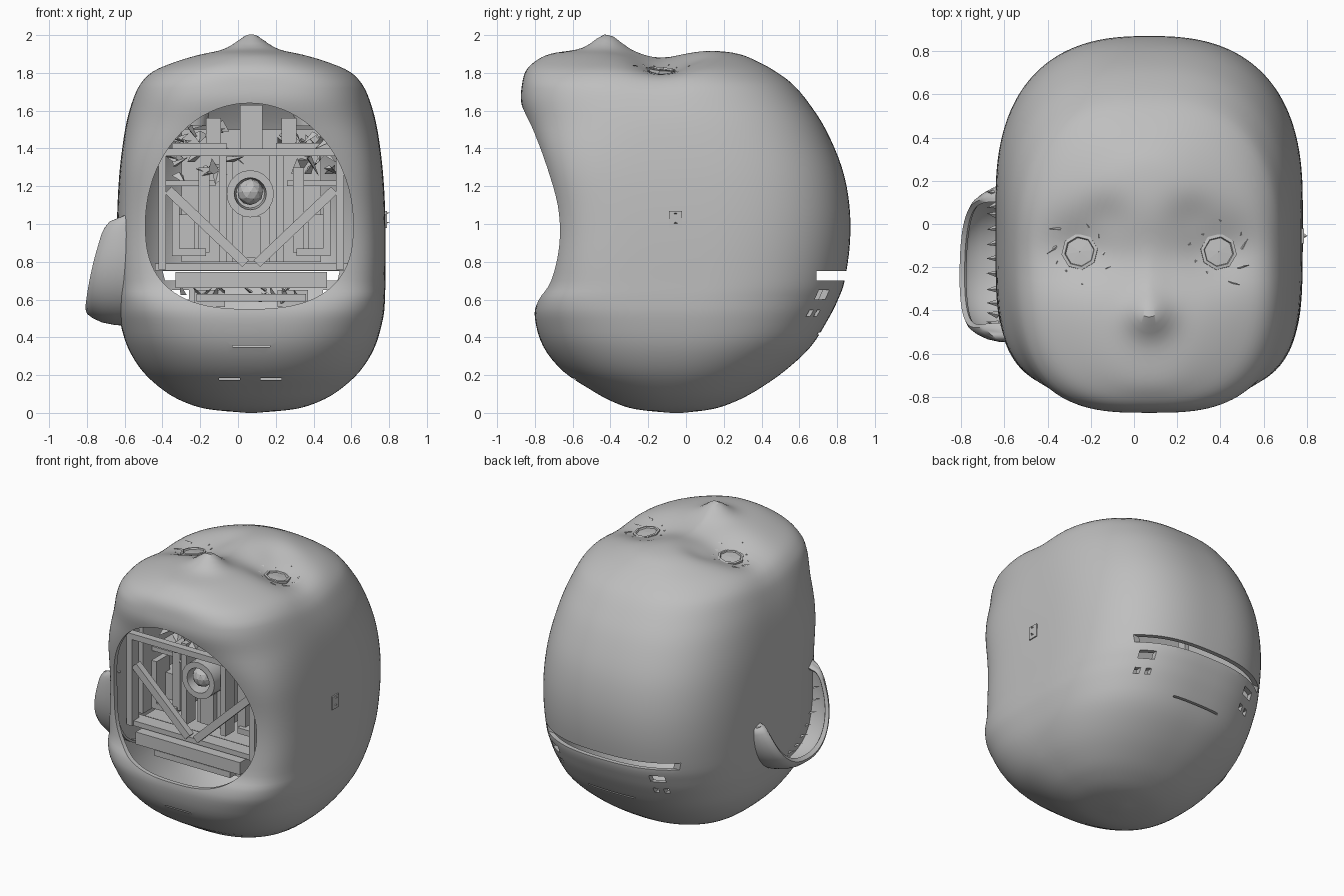
import bpy, bmesh, math, random
from mathutils import Vector, Matrix
from mathutils.bvhtree import BVHTree

random.seed(4)
CX = 0.07  # symmetry plane of the head

cube = bpy.data.objects.get("Cube")
if cube:
    bpy.data.objects.remove(cube, do_unlink=True)

grey = bpy.data.materials.new("plain_grey")
grey.use_nodes = True
COLOUR = (0.52, 0.52, 0.52, 1)
grey.diffuse_color = COLOUR
grey.node_tree.nodes["Principled BSDF"].inputs["Base Color"].default_value = COLOUR


def make(name, bm, smooth=None):
    bmesh.ops.recalc_face_normals(bm, faces=bm.faces)
    mesh = bpy.data.meshes.new(name)
    bm.to_mesh(mesh)
    bm.free()
    mesh.materials.append(grey)
    ob = bpy.data.objects.new(name, mesh)
    bpy.context.collection.objects.link(ob)
    if smooth:
        shade(ob, smooth)
    return ob


def activate(ob):
    bpy.ops.object.select_all(action='DESELECT')
    ob.select_set(True)
    bpy.context.view_layer.objects.active = ob


def shade(ob, degrees):
    activate(ob)
    bpy.ops.object.shade_smooth_by_angle(angle=math.radians(degrees))


def add_box(bm, x0, x1, y0, y1, z0, z1):
    size = Matrix.Diagonal((x1 - x0, y1 - y0, z1 - z0, 1))
    mid = Vector((x0 + x1, y0 + y1, z0 + z1)) / 2
    bmesh.ops.create_cube(bm, size=1, matrix=Matrix.Translation(mid) @ size)


def box(name, *dims):
    bm = bmesh.new()
    add_box(bm, *dims)
    return make(name, bm)


def box_pair(name, a, b, *rest):
    """Two boxes, a to b away from the symmetry plane."""
    box("left_" + name, CX + a, CX + b, *rest)
    box("right_" + name, CX - b, CX - a, *rest)


def spow(v, n):
    return math.copysign(abs(v) ** (2 / n), v)


def bump(x, y, px, py, sx, sy):
    return math.exp(-((x - px) / sx) ** 2 - ((y - py) / sy) ** 2)


def loft(bm, rings, closed=True):
    rows = [[bm.verts.new(p) for p in ring] for ring in rings]
    for a, b in zip(rows, rows[1:]):
        count = len(a)
        for i in range(count if closed else count - 1):
            j = (i + 1) % count
            bm.faces.new((a[i], a[j], b[j], b[i]))
    return rows


# Head shell: height, half width, front y, back y
SLICES = [(0, .02, -.08, -.02), (.02, .23, -.27, .14), (.06, .36, -.39, .26),
          (.12, .465, -.5, .375), (.22, .575, -.65, .52), (.35, .655, -.755, .66),
          (.5, .698, -.8, .755), (.6, .708, -.785, .805), (.7, .71, -.735, .84),
          (.9, .712, -.71, .868), (1.1, .708, -.72, .865), (1.3, .695, -.765, .825),
          (1.5, .668, -.83, .74), (1.64, .635, -.872, .65), (1.74, .595, -.868, .565),
          (1.81, .53, -.848, .47), (1.86, .42, -.8, .38), (1.9, .29, -.72, .28),
          (1.92, .18, -.58, .14), (1.928, .09, -.43, -.03), (1.932, .01, -.26, -.22)]


def smooth_slices(points, steps):
    pts = [Vector(p) for p in points]
    for i in range(len(pts) - 1):
        p0, p1, p2, p3 = (pts[min(max(k, 0), len(pts) - 1)] for k in range(i - 1, i + 3))
        for s in range(steps):
            t = s / steps
            yield (p1 * 2 + (p2 - p0) * t + (p0 * 2 - p1 * 5 + p2 * 4 - p3) * t ** 2
                   + (p1 * 3 - p0 - p2 * 3 + p3) * t ** 3) / 2
    yield pts[-1]


def head_ring(z, half, front, back, count=128):
    squareness = min(1, z / 0.4, max(0, (1.94 - z) / 0.2))
    neck = 2.1 * math.exp(-((z - 1.0) / 0.46) ** 4)
    for i in range(count):
        a = math.tau * i / count
        n = 2.1 + squareness * (0.45 if math.sin(a) > 0 else 0.9 + neck)
        x = CX + half * spow(math.cos(a), n)
        y = (front + back) / 2 + (back - front) / 2 * spow(math.sin(a), n)
        dz = 0
        if z > 1.5:  # nose, bridge dip and eye sockets
            dz = 0.078 * bump(x, y, CX, -.42, .1, .09) + 0.012 * bump(x, y, CX, -.28, .08, .12)
            dz -= 0.05 * bump(x, y, CX, -.16, .6, .17)
            for side in (-1, 1):
                dz -= 0.055 * bump(x, y, CX + side * .31, -.11, .17, .15)
                dz -= 0.025 * bump(x, y, CX + side * .2, .04, .12, .1)
            dz *= min(1, (z - 1.5) / 0.25)
        yield (x, y, z + dz)


bm = bmesh.new()
rows = loft(bm, [list(head_ring(*s)) for s in smooth_slices(SLICES, 4)])
bm.faces.new(rows[0])
bm.faces.new(rows[-1])
bmesh.ops.recalc_face_normals(bm, faces=bm.faces)
surface = BVHTree.FromBMesh(bm)
head = make("head_shell", bm)

# Cutters: neck opening, rear slot and small holes
bm = bmesh.new()
opening = []
for y in (-1.2, -.3):
    ring = []
    for i in range(80):
        a = math.tau * i / 80
        n, tall = (2.0, .64) if math.sin(a) > 0 else (2.6, .45)
        ring.append((.06 + .55 * spow(math.cos(a), n), y, 1 + tall * spow(math.sin(a), n)))
    opening.append(ring)
rows = loft(bm, opening)
bm.faces.new(rows[0])
bm.faces.new(rows[1])
add_box(bm, -1, 1, .69, 1, .70, .75)
for x in (-.35, .45):
    add_box(bm, x, x + .09, .55, 1, .60, .65)
    for dx in (0, .06):
        add_box(bm, x + dx, x + dx + .03, .5, 1, .51, .545)
add_box(bm, -.1, .26, .4, 1, .415, .425)
add_box(bm, -.03, .17, -.9, -.6, .35, .358)
for x in (-.1, .12):
    add_box(bm, x, x + .11, -.75, -.45, .175, .185)
bmesh.ops.recalc_face_normals(bm, faces=bm.faces)
cutter = make("opening_cutter", bm)
cutter.hide_render = True

wall = head.modifiers.new("wall", 'SOLIDIFY')
wall.thickness = 0.03
wall.offset = -1
cut = head.modifiers.new("cut", 'BOOLEAN')
cut.object = cutter
cut.solver = 'EXACT'
activate(head)
for mod in ("wall", "cut"):
    bpy.ops.object.modifier_apply(modifier=mod)
bpy.data.objects.remove(cutter, do_unlink=True)
shade(head, 35)


def add_spike(bm, base, direction, width, length):
    turn = Vector(direction).to_track_quat('Z', 'Y').to_matrix().to_4x4()
    flat = Matrix.Diagonal((1, 0.4, 1, 1))
    mid = Vector(base) + Vector(direction).normalized() * length / 2
    bmesh.ops.create_cone(bm, cap_ends=True, segments=3, radius1=width, radius2=0,
                          depth=length, matrix=Matrix.Translation(mid) @ turn @ flat)


# Eyes: octagonal rim and disc with ragged lashes, and a tube behind each
for side, label in ((-1, "right"), (1, "left")):
    ex, ey = CX + side * .32, -.13
    hit, normal, _, _ = surface.ray_cast(Vector((ex, ey, 3)), Vector((0, 0, -1)))
    frame = Matrix.Translation(hit) @ normal.to_track_quat('Z', 'Y').to_matrix().to_4x4()
    bm = bmesh.new()
    profile = [(.085, -.02), (.085, .02), (.07, .022), (.066, .012), (.001, .016)]
    loft(bm, [[frame @ Vector((r * math.cos(k * math.tau / 8), r * math.sin(k * math.tau / 8), h))
               for k in range(8)] for r, h in profile])
    make(label + "_eye", bm)
    bm = bmesh.new()
    bmesh.ops.create_cone(bm, cap_ends=True, segments=16, radius1=.09, radius2=.11, depth=.2,
                          matrix=Matrix.Translation((ex, ey, 1.62)))
    make(label + "_eye_tube", bm, 40)
    bm = bmesh.new()
    for k in range(9):
        a = math.tau * k / 9 + random.uniform(-.2, .2)
        r = random.uniform(.1, .15)
        x, y = ex + r * math.cos(a), ey + r * math.sin(a)
        p = surface.ray_cast(Vector((x, y, 3)), Vector((0, 0, -1)))[0]
        add_spike(bm, p, (math.cos(a + .9), math.sin(a + .9), .1), .01, .06)
    make(label + "_lashes", bm)

# Ear: cupped rim that opens toward the face
bm = bmesh.new()
rows = []
for x, scale in ((-.56, 1.0), (-.65, .99), (-.72, .96), (-.77, .91), (-.8, .86), (-.808, .81), (-.785, .77)):
    row = []
    for i in range(49):
        a = math.radians(165 + 190 * i / 48)
        reach = .1 + .9 * max(0, math.sin(math.pi * i / 48)) ** .3
        row.append((-.56 + (x + .56) * reach, -.18 + .37 * scale * spow(math.cos(a), 2.3),
                    .92 + .46 * scale * spow(math.sin(a), 2.3)))
    rows.append(row)
loft(bm, rows, closed=False)
ear = make("right_ear", bm)
rim = ear.modifiers.new("rim", 'SOLIDIFY')
rim.thickness = 0.015
activate(ear)
bpy.ops.object.modifier_apply(modifier="rim")
shade(ear, 50)

# Ragged fins where the ear meets the head, and side notch
bm = bmesh.new()
for i in range(14):
    a = math.radians(185 + 165 * i / 13)
    add_spike(bm, (-.63, -.18 + .33 * math.cos(a), .9 + .38 * math.sin(a)),
              (-1, random.uniform(-.3, .3), .5), .02, .06)
make("ear_fins", bm)
box("side_notch", .7, .788, -.09, -.02, .98, 1.07)
bm = bmesh.new()
for z in (1.0, 1.05):
    add_spike(bm, (.77, -.055, z), (1, 0, .3), .025, .035)
make("side_notch_fins", bm)

# Frame across the neck opening
box("top_crossbar", -.42, .56, -.62, -.57, 1.36, 1.40)
box("middle_crossbar", -.44, .58, -.6, -.5, .755, .79)
box("lower_crossbar", -.33, .47, -.65, -.45, .66, .745)
box("bottom_plate", -.22, .36, -.6, -.2, .59, .63)
box_pair("side_post", .45, .49, -.62, -.54, .76, 1.38)
box_pair("inner_rail", .13, .17, -.48, -.38, .8, 1.36)
for side, label in ((-1, "right"), (1, "left")):
    bm = bmesh.new()
    outer, inner = Vector((CX + side * .44, -.59, 1.18)), Vector((CX + side * .03, -.59, .79))
    span = inner - outer
    turn = span.to_track_quat('Z', 'Y').to_matrix().to_4x4()
    bmesh.ops.create_cube(bm, size=1, matrix=Matrix.Translation((outer + inner) / 2) @ turn
                          @ Matrix.Diagonal((.045, .05, span.length, 1)))
    make(label + "_brace", bm)

# Inner machinery behind the frame
box("back_plate", -.3, .44, .05, .08, .8, 1.5)
box("centre_column", -.03, .17, -.4, -.25, .8, 1.36)
box("centre_slide", .02, .12, -.44, -.4, .82, 1.04)
box("upper_column", .01, .13, -.4, -.2, 1.4, 1.63)
box("floor_plate", -.38, .52, -.48, 0, .76, .78)
box_pair("motor_block", .22, .28, -.42, -.15, .85, 1.3)
box_pair("motor_case", .3, .42, -.35, -.05, .83, 1.05)
box_pair("bracket_base", .24, .42, -.45, -.3, .83, .87)
box_pair("bracket_arm", .38, .42, -.45, -.3, .87, 1.16)
box_pair("shelf", .19, .45, -.4, -.1, 1.2, 1.23)
box_pair("upper_block", .16, .24, -.42, -.2, 1.42, 1.56)
box_pair("upper_shelf", .13, .42, -.45, -.05, 1.4, 1.43)
box_pair("side_plate", .45, .48, -.5, .05, .8, 1.42)
box_pair("foot_block", .14, .3, -.5, -.35, .56, .65)

# Central motor ring and ball
bm = bmesh.new()
ring_profile = [(.125, -.4), (.125, -.53), (.085, -.53), (.075, -.4)]
loft(bm, [[(.065 + r * math.cos(k * math.tau / 20), y, 1.16 + r * math.sin(k * math.tau / 20))
           for k in range(20)] for r, y in ring_profile])
make("motor_ring", bm, 40)
bm = bmesh.new()
bmesh.ops.create_icosphere(bm, subdivisions=2, radius=.07, matrix=Matrix.Translation((.065, -.47, 1.17)))
make("motor_ball", bm)

# Crumpled shards inside the opening
bm = bmesh.new()
for i in range(60):
    side = random.choice((-1, 1))
    base = (CX + side * random.uniform(.12, .42), random.uniform(-.45, -.2), random.uniform(1.26, 1.52))
    add_spike(bm, base, [random.uniform(-1, 1) for _ in range(3)], random.uniform(.02, .05), random.uniform(.06, .13))
for i in range(16):
    add_spike(bm, (random.uniform(-.3, .45), -.5, random.uniform(.58, .65)),
              (random.uniform(-1, 1), -.3, .6), .025, .07)
make("inner_shards", bm)
